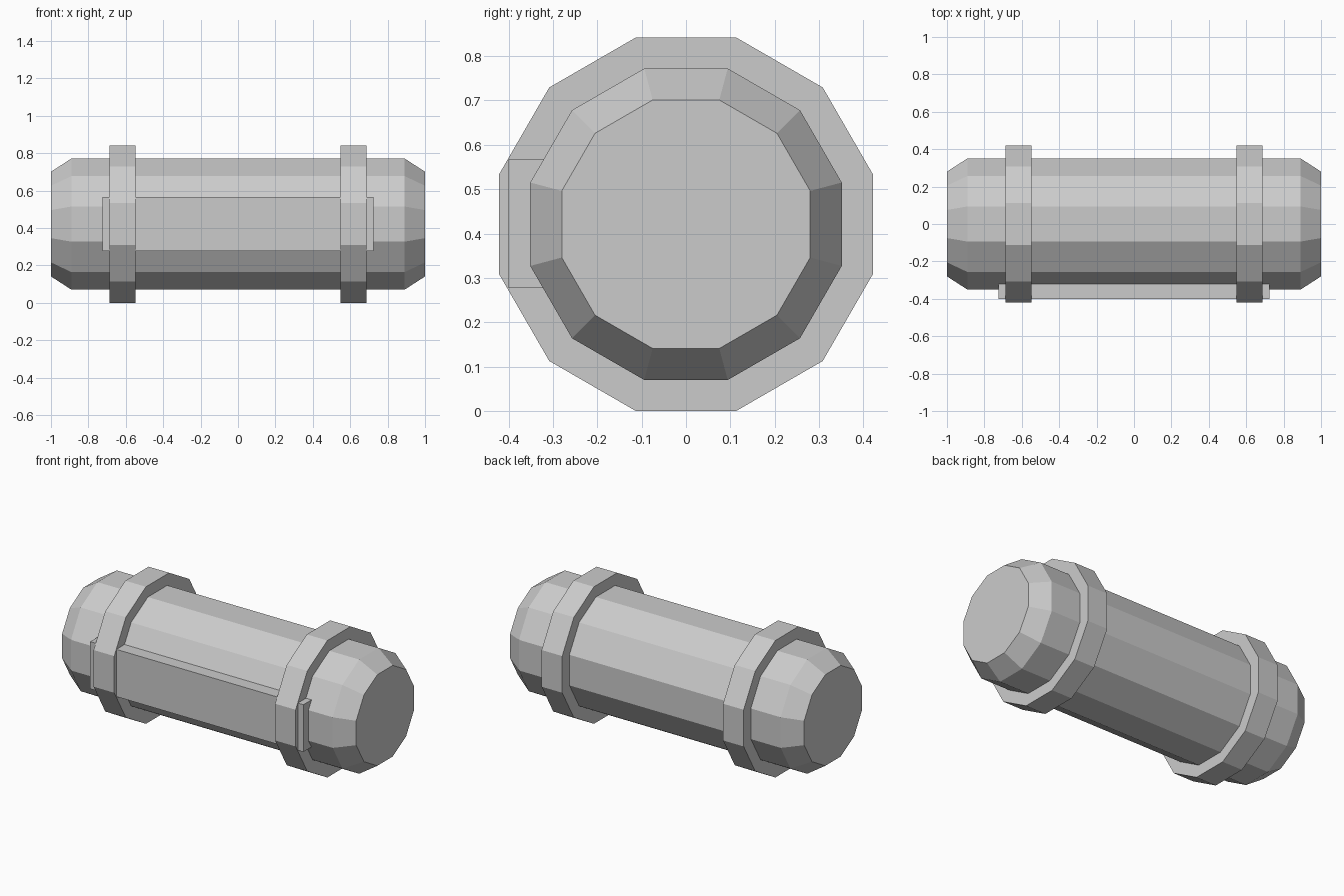
import bpy
import bmesh
import math
from mathutils import Matrix

cube = bpy.data.objects.get("Cube")
if cube:
    bpy.data.objects.remove(cube, do_unlink=True)

SIDES = 12
AXIS_Z = 0.421

grey = bpy.data.materials.new("light grey")
grey.use_nodes = True
grey.diffuse_color = (0.6, 0.6, 0.6, 1)
grey.node_tree.nodes["Principled BSDF"].inputs["Base Color"].default_value = (0.6, 0.6, 0.6, 1)


def finish(name, bm):
    """Turn a bmesh into a flat shaded grey object."""
    bmesh.ops.recalc_face_normals(bm, faces=bm.faces)
    mesh = bpy.data.meshes.new(name)
    bm.to_mesh(mesh)
    bm.free()
    mesh.materials.append(grey)
    obj = bpy.data.objects.new(name, mesh)
    bpy.context.collection.objects.link(obj)
    return obj


def lathe_x(name, profile):
    """Capped 12-sided solid along x from (x, flat-to-axis distance) pairs."""
    bm = bmesh.new()
    rings = []
    for x, apothem in profile:
        radius = apothem / math.cos(math.pi / SIDES)
        angles = [(i + 0.5) * math.tau / SIDES for i in range(SIDES)]
        rings.append([bm.verts.new((x, radius * math.cos(a), AXIS_Z + radius * math.sin(a)))
                      for a in angles])
    for near, far in zip(rings, rings[1:]):
        for i in range(SIDES):
            j = (i + 1) % SIDES
            bm.faces.new((near[i], near[j], far[j], far[i]))
    bm.faces.new(rings[0])
    bm.faces.new(rings[-1])
    return finish(name, bm)


# Barrel with tapered ends
lathe_x("barrel", [(-1, 0.28), (-0.89, 0.351), (0.89, 0.351), (1, 0.28)])

# Raised bands near both ends
for side, sign in (("left", 1), ("right", -1)):
    lathe_x(side + "_band", [(sign * 0.547, 0.421), (sign * 0.687, 0.421)])

# Long bar along the front, passing through the bands
bm = bmesh.new()
bmesh.ops.create_cube(bm, size=1, matrix=Matrix.Translation((0, -0.359, 0.422))
                      @ Matrix.Diagonal((1.45, 0.082, 0.29, 1)))
finish("front_bar", bm)
